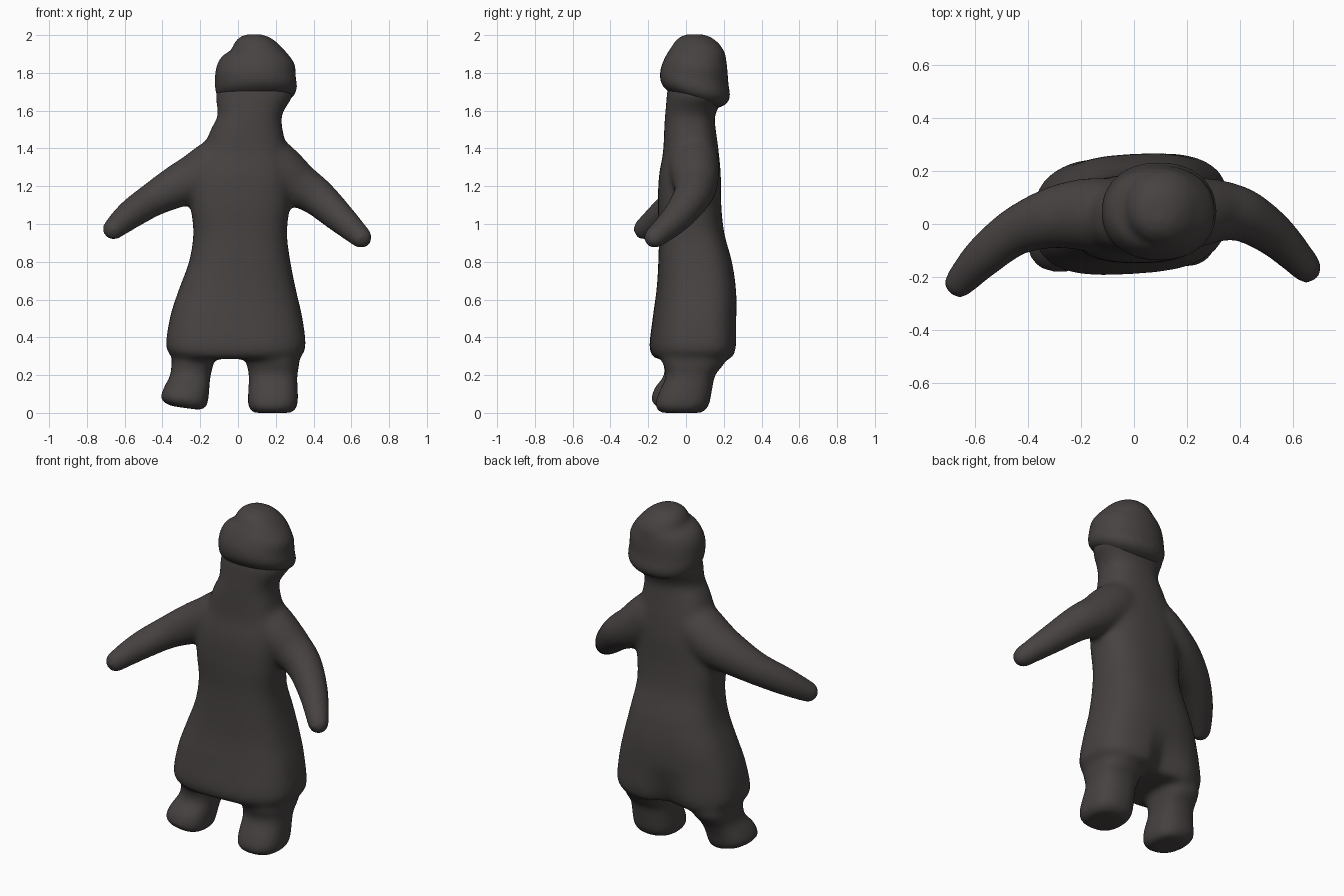
import bpy, bmesh
from math import sin, cos, pi, copysign, exp
from mathutils import Vector

cube = bpy.data.objects.get("Cube")
if cube:
    bpy.data.objects.remove(cube, do_unlink=True)

clay = bpy.data.materials.new("dark clay")
clay.use_nodes = True
COLOUR = (0.062, 0.055, 0.053, 1)
clay.diffuse_color = COLOUR
clay.node_tree.nodes["Principled BSDF"].inputs["Base Color"].default_value = COLOUR
clay.node_tree.nodes["Principled BSDF"].inputs["Roughness"].default_value = 0.8
SIDES = 32


def refine(rows, steps=5):
    """Catmull-Rom interpolation between rows of numbers."""
    pts = [rows[0]] + list(rows) + [rows[-1]]
    out = []
    for a, b, c, d in zip(pts, pts[1:], pts[2:], pts[3:]):
        for i in range(steps):
            t = i / steps
            out.append([q + 0.5 * t * (r - p + t * (2 * p - 5 * q + 4 * r - s
                        + t * (3 * (q - r) + s - p))) for p, q, r, s in zip(a, b, c, d)])
    return out + [list(rows[-1])]


def skin(bm, rings):
    """Closed skin over a list of point rings."""
    loops = [[bm.verts.new(p) for p in ring] for ring in rings]
    for lo, hi in zip(loops, loops[1:]):
        for i in range(SIDES):
            j = (i + 1) % SIDES
            bm.faces.new((lo[i], lo[j], hi[j], hi[i]))
    bm.faces.new(loops[0][::-1])
    bm.faces.new(loops[-1])


def spow(v, e):
    return copysign(abs(v) ** e, v)


def stack(bm, rows, power=2.5, top_power=2.5, tilt_x=0.0, tilt_y=0.0):
    """Loft of rounded cross-sections: z, x min, x max, y min, y max. Tilt fades upwards."""
    rings = []
    rows = refine(rows)
    for n, (z, x0, x1, y0, y1) in enumerate(rows):
        fade = 1 - n / len(rows)
        e = 2 / (top_power + (power - top_power) * fade)
        ring = []
        for i in range(SIDES):
            a = 2 * pi * i / SIDES
            dx = (x1 - x0) / 2 * spow(cos(a), e)
            dy = (y1 - y0) / 2 * spow(sin(a), e)
            ring.append(((x0 + x1) / 2 + dx, (y0 + y1) / 2 + dy,
                         z + fade * (tilt_x * dx + tilt_y * dy)))
        rings.append(ring)
    skin(bm, rings)


def tube(bm, rows):
    """Tapered limb along a path of x, y, z, radius, with a round tip."""
    pts = refine(rows)
    rings = []
    for i, (x, y, z, r) in enumerate(pts):
        d = Vector(pts[min(i + 1, len(pts) - 1)][:3]) - Vector(pts[max(i - 1, 0)][:3])
        side = d.cross((0, 0, 1)).normalized()
        up = side.cross(d).normalized()
        rings.append([Vector((x, y, z)) + r * (cos(2 * pi * k / SIDES) * side
                      + sin(2 * pi * k / SIDES) * up) for k in range(SIDES)])
    skin(bm, rings)
    tip = bmesh.ops.create_uvsphere(bm, u_segments=24, v_segments=12, radius=rows[-1][3])
    bmesh.ops.translate(bm, verts=tip["verts"], vec=rows[-1][:3])


def finish(bm, name, voxel, rounds):
    bmesh.ops.recalc_face_normals(bm, faces=bm.faces)
    mesh = bpy.data.meshes.new(name)
    bm.to_mesh(mesh)
    bm.free()
    mesh.materials.append(clay)
    obj = bpy.data.objects.new(name, mesh)
    bpy.context.collection.objects.link(obj)
    fuse = obj.modifiers.new("fuse", "REMESH")
    fuse.mode = "VOXEL"
    fuse.voxel_size = voxel
    fuse.use_smooth_shade = True
    soft = obj.modifiers.new("soften", "SMOOTH")
    soft.factor = 0.5
    soft.iterations = rounds


body = bmesh.new()
# gown and neck
stack(body, [(0.285, -0.325, 0.31, -0.16, 0.24), (0.34, -0.38, 0.358, -0.19, 0.264),
             (0.5, -0.362, 0.342, -0.173, 0.264), (0.65, -0.315, 0.308, -0.155, 0.264),
             (0.8, -0.26, 0.278, -0.147, 0.243), (0.95, -0.237, 0.26, -0.144, 0.203),
             (1.1, -0.25, 0.274, -0.149, 0.187), (1.25, -0.24, 0.28, -0.144, 0.185),
             (1.38, -0.19, 0.26, -0.122, 0.174), (1.5, -0.145, 0.237, -0.116, 0.158),
             (1.57, -0.109, 0.232, -0.112, 0.153), (1.63, -0.113, 0.262, -0.106, 0.18),
             (1.68, -0.118, 0.292, -0.103, 0.214), (1.76, -0.1, 0.28, -0.09, 0.2)],
      power=2.9, top_power=2.2)
# dent in the back of the hem between the legs, and a slight twist of the gown
for v in body.verts:
    low = max(0, min(1, (0.52 - v.co.z) / 0.2))
    if v.co.y > 0:
        v.co.y -= 0.07 * low * exp(-((v.co.x + 0.04) / 0.08) ** 2)
    v.co.y += 0.06 * max(0, min(1, (0.95 - v.co.z) / 0.4)) * v.co.x
# arms, flaring into the shoulders
tube(body, [(-0.01, 0.035, 1.43, 0.105), (-0.11, 0.035, 1.318, 0.138), (-0.21, 0.035, 1.25, 0.134),
            (-0.32, 0.02, 1.2, 0.115), (-0.45, -0.03, 1.13, 0.092), (-0.57, -0.125, 1.05, 0.079),
            (-0.66, -0.222, 0.973, 0.06)])
tube(body, [(0.09, 0.035, 1.45, 0.105), (0.17, 0.04, 1.335, 0.134), (0.24, 0.045, 1.272, 0.132),
            (0.32, 0.05, 1.208, 0.118), (0.42, 0.03, 1.142, 0.101), (0.54, -0.05, 1.033, 0.082),
            (0.653, -0.166, 0.928, 0.06)])
# legs and feet
stack(body, [(0.025, -0.36, -0.185, -0.14, 0.06), (0.06, -0.41, -0.16, -0.183, 0.09),
             (0.13, -0.39, -0.152, -0.168, 0.11), (0.2, -0.357, -0.145, -0.115, 0.145),
             (0.27, -0.352, -0.13, -0.12, 0.205), (0.4, -0.33, -0.12, -0.11, 0.2)], tilt_x=-0.14)
stack(body, [(0.0, 0.08, 0.285, -0.135, 0.085), (0.035, 0.053, 0.315, -0.165, 0.12),
             (0.1, 0.053, 0.318, -0.148, 0.135), (0.2, 0.057, 0.314, -0.105, 0.155),
             (0.27, 0.045, 0.325, -0.125, 0.205), (0.4, 0.045, 0.31, -0.12, 0.2)])
finish(body, "body", 0.014, 22)

# head with a crown on top, its rim hanging lower at the back
head = bmesh.new()
stack(head, [(1.65, -0.07, 0.23, -0.08, 0.16), (1.68, -0.11, 0.29, -0.12, 0.21),
             (1.72, -0.121, 0.312, -0.137, 0.233), (1.78, -0.122, 0.306, -0.135, 0.225),
             (1.84, -0.112, 0.302, -0.117, 0.22), (1.885, -0.085, 0.275, -0.097, 0.214),
             (1.92, -0.038, 0.245, -0.078, 0.206), (1.96, -0.018, 0.207, -0.056, 0.178),
             (1.99, 0.012, 0.163, -0.025, 0.135), (2.004, 0.05, 0.12, 0.01, 0.09)],
      power=2.2, top_power=2.1, tilt_y=-0.32)
finish(head, "head", 0.012, 6)
